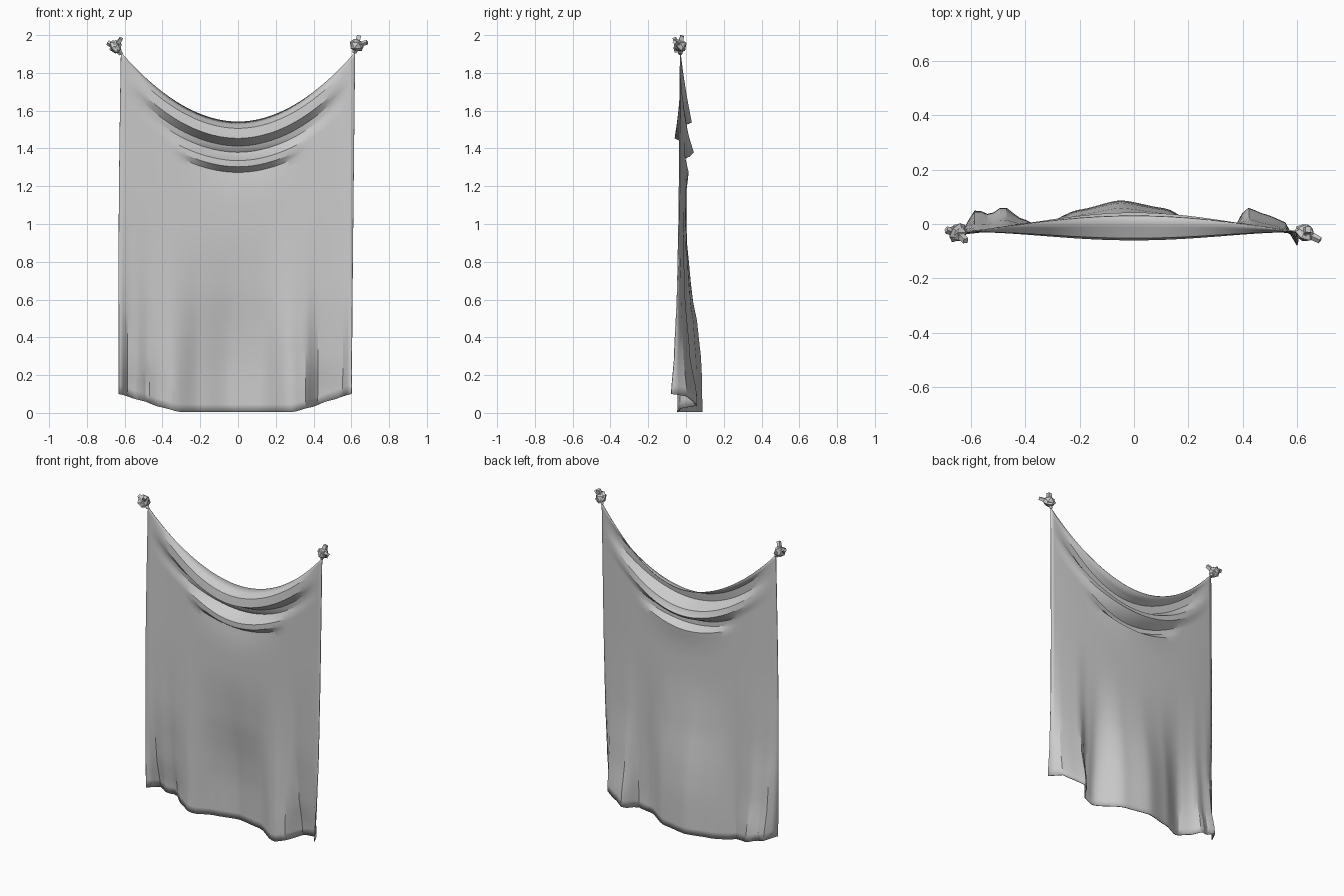
import bpy, bmesh, math
from mathutils import Vector, Euler

if "Cube" in bpy.data.objects:
    bpy.data.objects.remove(bpy.data.objects["Cube"])


def interp(points, x):
    """Eased interpolation through (position, value) points."""
    if x <= points[0][0]:
        return points[0][1]
    for (a, p), (b, q) in zip(points, points[1:]):
        if x <= b:
            t = (x - a) / (b - a)
            return p + (q - p) * (0.5 * t + 0.5 * t * t * (3 - 2 * t))
    return points[-1][1]


# Hem ripples: across -> depth
HEM = [(-.63, -.045), (-.57, .055), (-.52, .035), (-.47, .065), (-.41, .02),
       (-.34, -.01), (-.2, .05), (-.05, .085), (.12, .055), (.29, -.045),
       (.37, -.03), (.43, .06), (.5, .035), (.57, .01), (.62, -.08)]
# Draped swag folds at the centre: drop below top edge -> depth
SWAG_1 = [(0, .03), (.035, -.05), (.085, -.058), (.125, .02), (.16, .032), (.2, 0)]
SWAG_2 = [(.15, 0), (.17, .015), (.205, -.035), (.235, -.035), (.265, .012), (.36, 0)]
BOTTOM = [(0, .005), (.3, .005), (.4, .03), (.5, .065), (.62, .1)]


def bell(x, width):
    u = min(1, abs(x) / width)
    return math.cos(u * math.pi / 2) ** 1.3 if u < 1 else 0


def cloth_point(x, d):
    top = 1.54 + .37 * (abs(x) / .62) ** 1.95
    low = interp(BOTTOM, abs(x))
    v = d / 1.53
    z = top + (low - top) * v
    # side edges lean slightly
    side = interp([(-.62, -1), (0, 0), (.62, 1)], x)
    px = x - .012 * math.sin(min(1, v * 1.3) * math.pi * .6) * (abs(side) if x < 0 else 0)
    px -= .02 * v * max(0, side)
    # overall hang, swag folds and belly, then hem ripples
    edge = abs(x / .62) ** 2
    y = -.03 * edge * (1 + .5 * v)
    y += interp(SWAG_1, d) * bell(x, .6) + interp(SWAG_2, d) * bell(x, .36)
    w_broad = interp([(0, 1), (.25, .95), (.45, .72), (.65, .3), (.95, 0)], z)
    w_fine = interp([(0, 1), (.1, .95), (.3, .5), (.65, .12), (1.1, 0)], z)
    k = interp([(0, 0), (.2, 0), (.38, 1)], abs(x))
    w = w_broad * (1 - k) + w_fine * k
    return Vector((px, y * (1 - w) + interp(HEM, x) * w, z))


def build_cloth():
    drops = [0, .018, .035, .06, .085, .105, .125, .145, .16, .18, .205, .22,
             .235, .25, .265, .3, .36, .45, .55, .65, .75, .85, .95, 1.05,
             1.15, 1.23, 1.31, 1.38, 1.44, 1.49, 1.53]
    cols = 54
    bm = bmesh.new()
    grid = [[bm.verts.new(cloth_point(-.62 + 1.24 * i / cols, d))
             for i in range(cols + 1)] for d in drops]
    for r0, r1 in zip(grid, grid[1:]):
        for i in range(cols):
            bm.faces.new((r0[i], r1[i], r1[i + 1], r0[i + 1]))
    return finish(bm, "hanging_cloth")


def finish(bm, name):
    mesh = bpy.data.meshes.new(name)
    bm.to_mesh(mesh)
    bm.free()
    ob = bpy.data.objects.new(name, mesh)
    bpy.context.collection.objects.link(ob)
    return ob


def add_tail(bm, start, end, r0, r1):
    """Tapered four-sided cloth end sticking out of a knot."""
    a, b = Vector(start), Vector(end)
    made = bmesh.ops.create_cone(bm, cap_ends=True, segments=4, radius1=r0,
                                 radius2=r1, depth=(b - a).length)["verts"]
    bmesh.ops.rotate(bm, verts=made, cent=(0, 0, 0),
                     matrix=(b - a).to_track_quat('Z', 'Y').to_matrix())
    bmesh.ops.translate(bm, verts=made, vec=(a + b) / 2)


def add_band(bm, tilt, radius, thick):
    """Low-poly loop wrapped around the knot."""
    rot = Euler(tilt).to_matrix()
    rings = []
    for i in range(7):
        a = math.tau * i / 7
        ring = []
        for j in range(4):
            b = math.tau * j / 4
            r = radius + thick * math.cos(b)
            ring.append(bm.verts.new(rot @ Vector((r * math.cos(a), r * math.sin(a),
                                                   thick * math.sin(b)))))
        rings.append(ring)
    for i in range(7):
        p, q = rings[i], rings[(i + 1) % 7]
        for j in range(4):
            k = (j + 1) % 4
            bm.faces.new((p[j], q[j], q[k], p[k]))


def build_knot(name, centre, tilt, tails):
    bm = bmesh.new()
    bmesh.ops.create_icosphere(bm, subdivisions=1, radius=.036)
    add_band(bm, tilt, .026, .015)
    for t in tails:
        add_tail(bm, *t)
    bmesh.ops.translate(bm, verts=bm.verts, vec=centre)
    return finish(bm, name)


# Cloth sheet
cloth = build_cloth()
bpy.context.view_layer.objects.active = cloth
cloth.select_set(True)
bpy.ops.object.shade_smooth_by_angle(angle=math.radians(25))
thick = cloth.modifiers.new("thickness", 'SOLIDIFY')
thick.thickness = .005
thick.offset = 0

# Knots at the two upper corners
build_knot("left_knot", (-.648, -.032, 1.938), (.5, .9, 0),
           [((0, 0, 0), (.03, -.03, .045), .016, .013),
            ((0, 0, 0), (-.042, .01, .022), .018, .013),
            ((0, 0, 0), (.03, .002, -.04), .022, .01)])
build_knot("right_knot", (.628, -.032, 1.946), (-.6, .8, .3),
           [((0, 0, 0), (.012, .012, .05), .018, .015),
            ((0, 0, 0), (.056, -.028, .016), .016, .012),
            ((0, 0, 0), (-.012, .002, -.042), .022, .01)])
